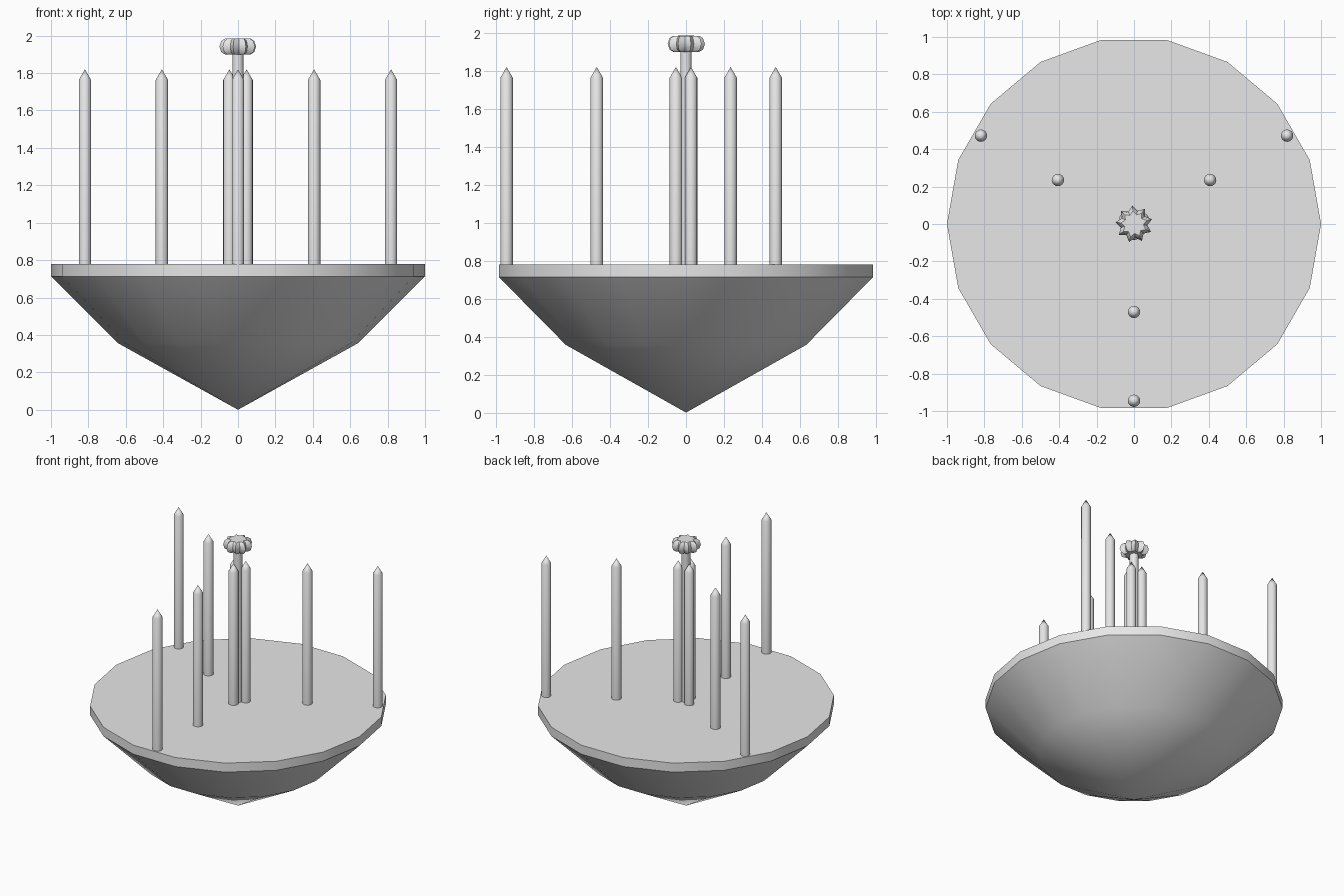
import bpy, bmesh
from math import sin, cos, pi, radians

cube = bpy.data.objects.get("Cube")
if cube:
    bpy.data.objects.remove(cube)

grey = bpy.data.materials.new("light grey")
grey.use_nodes = True
colour = (0.8, 0.8, 0.8, 1)
grey.diffuse_color = colour
grey.node_tree.nodes["Principled BSDF"].inputs["Base Color"].default_value = colour


def lathe(name, profile, sides, at=(0, 0), lobe_valley=1, phase=0, smooth=30):
    """Spin (radius, z) points, low to high; radius 0 makes a pole.
    A lobe_valley under 1 pulls every second column in, giving a star."""
    bm = bmesh.new()
    rings = []
    for r, z in profile:
        if r == 0:
            rings.append([bm.verts.new((at[0], at[1], z))])
            continue
        ring = []
        for i in range(sides):
            a = phase + 2 * pi * i / sides
            rad = r * (lobe_valley if i % 2 else 1)
            ring.append(bm.verts.new((at[0] + rad * cos(a), at[1] + rad * sin(a), z)))
        rings.append(ring)
    for low, high in zip(rings, rings[1:]):
        for i in range(sides):
            j = (i + 1) % sides
            if len(low) == 1:
                bm.faces.new((low[0], high[j], high[i]))
            elif len(high) == 1:
                bm.faces.new((low[i], low[j], high[0]))
            else:
                bm.faces.new((low[i], low[j], high[j], high[i]))
    # Close open ends
    if len(rings[0]) > 1:
        bm.faces.new(rings[0][::-1])
    if len(rings[-1]) > 1:
        bm.faces.new(rings[-1])
    bmesh.ops.recalc_face_normals(bm, faces=bm.faces)
    mesh = bpy.data.meshes.new(name)
    bm.to_mesh(mesh)
    bm.free()
    mesh.materials.append(grey)
    obj = bpy.data.objects.new(name, mesh)
    bpy.context.collection.objects.link(obj)
    bpy.ops.object.select_all(action='DESELECT')
    obj.select_set(True)
    bpy.context.view_layer.objects.active = obj
    bpy.ops.object.shade_smooth_by_angle(angle=radians(smooth))
    return obj


RIM, DECK = 0.713, 0.78

# Hull: pointed bowl under a thin faceted deck
lathe("bowl", [(0, 0), (0.643, RIM / 2), (1, RIM)], 18)
lathe("deck", [(1, RIM), (1, DECK)], 18)

# Three spokes of pointed posts
for radius, place in ((0.945, "outer"), (0.47, "middle"), (0.053, "inner")):
    for angle, side in ((30, "left"), (150, "right"), (270, "front")):
        a = radians(angle)
        lathe(f"{place}_post_{side}",
              [(0.033, DECK - 0.01), (0.033, 1.763), (0, 1.82)], 16,
              at=(radius * cos(a), radius * sin(a)))

# Central stem with a fluted knob
lathe("stem", [(0.03, DECK - 0.01), (0.03, 1.93)], 16)
lathe("knob",
      [(0, 1.9), (0.07, 1.9), (0.09, 1.912), (0.1, 1.942),
       (0.09, 1.972), (0.07, 1.984), (0, 1.985)],
      18, lobe_valley=0.72, phase=radians(15), smooth=40)
